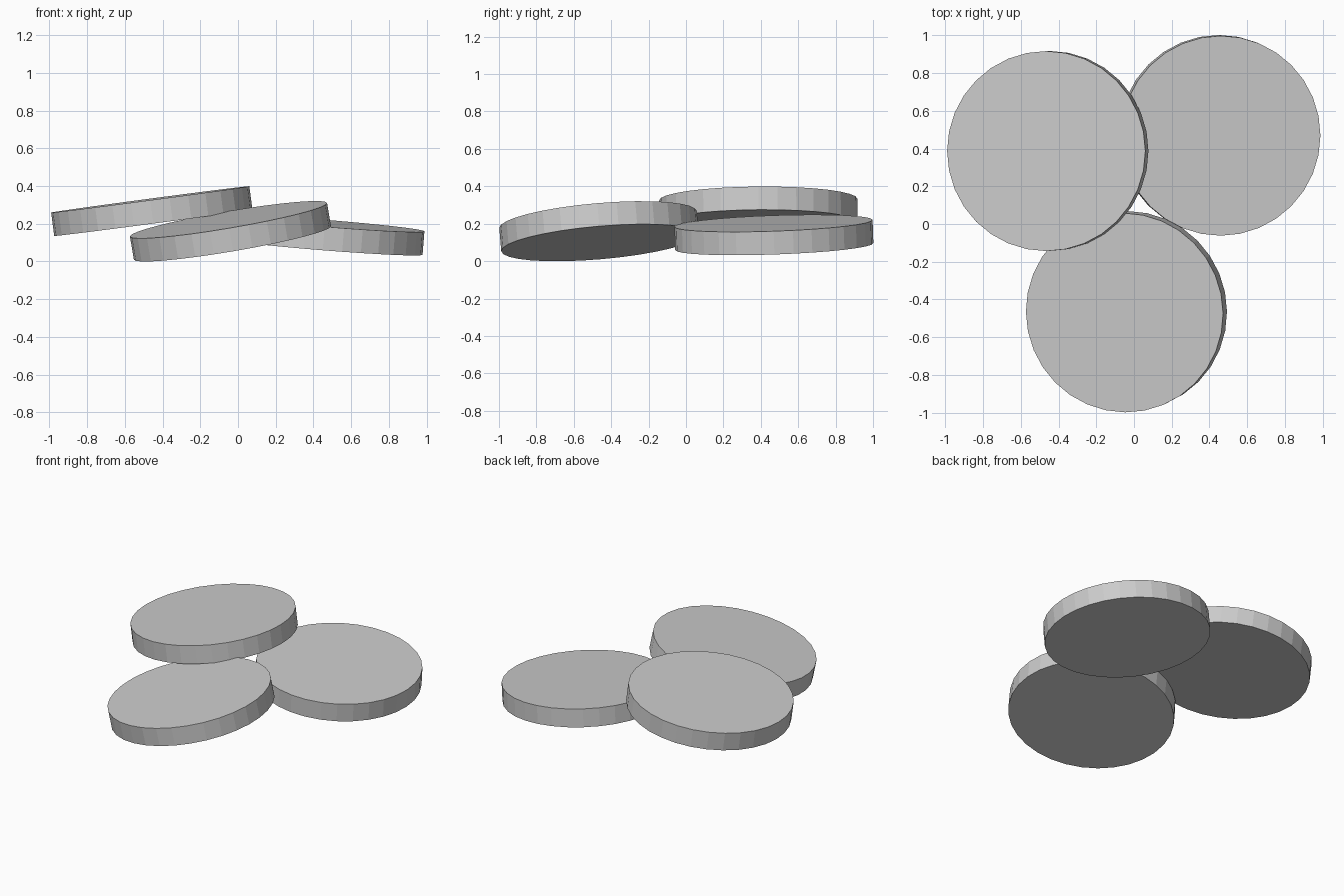
import bpy
from mathutils import Vector

if "Cube" in bpy.data.objects:
    bpy.data.objects.remove(bpy.data.objects["Cube"])

RADIUS, THICK, SIDES = 0.53, 0.125, 32


def disc(name, centre, slope_x, slope_y):
    """Flat disc whose faces rise by slope_x along x and slope_y along y."""
    bpy.ops.mesh.primitive_cylinder_add(vertices=SIDES, radius=RADIUS, depth=THICK,
                                        location=centre)
    ob = bpy.context.object
    ob.name = name
    normal = Vector((-slope_x, -slope_y, 1)).normalized()
    ob.rotation_mode = 'QUATERNION'
    ob.rotation_quaternion = Vector((0, 0, 1)).rotation_difference(normal)
    return ob


# Lowest disc, then the two leaning on the pile
disc("bottom_disc", (0.455, 0.47, 0.14), -0.08, 0.035)
disc("middle_disc", (-0.04, -0.465, 0.16), 0.17, 0.086)
disc("top_disc", (-0.457, 0.387, 0.267), 0.133, 0.008)
